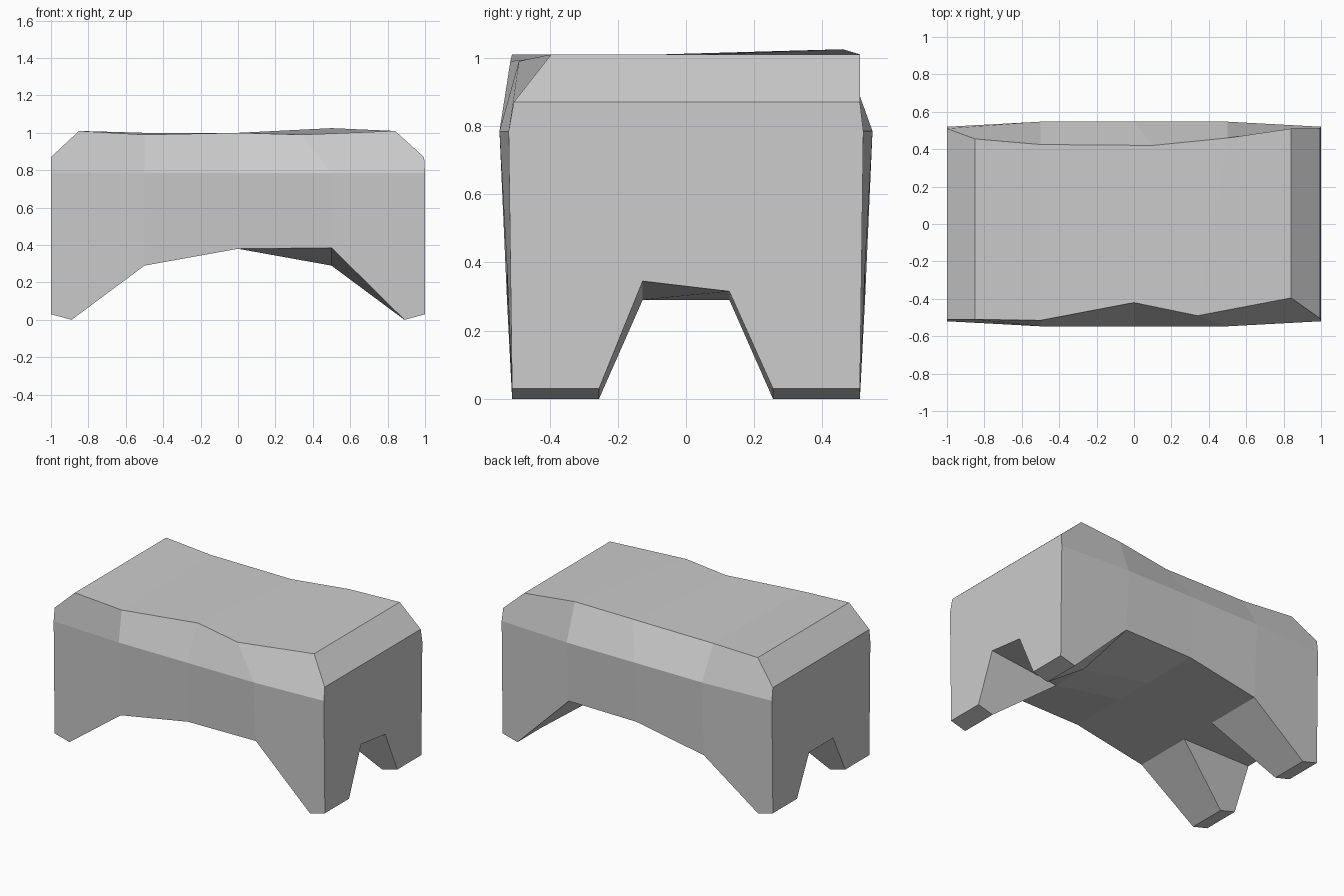
import bpy
import bmesh

cube = bpy.data.objects.get("Cube")
if cube:
    bpy.data.objects.remove(cube, do_unlink=True)

stone = bpy.data.materials.new("grey_stone")
stone.use_nodes = True
colour = (0.6, 0.6, 0.6, 1)
stone.diffuse_color = colour
stone.node_tree.nodes["Principled BSDF"].inputs["Base Color"].default_value = colour

bm = bmesh.new()


def row(*points):
    return [bm.verts.new(p) for p in points]


# Worn top rim, bulging shoulder and arched hem of the two long sides
front_rim = row((-1, -.51, .87), (-.85, -.51, 1.01), (-.5, -.515, .99), (0, -.42, 1),
                (.34, -.49, .99), (.84, -.395, 1.01), (.995, -.505, .87))
back_rim = row((-1, .51, .87), (-.85, .455, 1.01), (-.5, .425, 1), (.1, .42, 1),
               (.5, .46, 1.025), (.84, .51, 1.01), (.995, .51, .87))
xs = (-1, -.5, 0, .5, 1)
sides = {}
for s, rim in ((-1, front_rim), (1, back_rim)):
    shoulder = row(*[(x, s * (.52 if abs(x) == 1 else .547), .785) for x in xs])
    hem = row((-1, s * .51, .03), (-.89, s * .51, 0), (-.5, s * .525, .29), (0, s * .525, .38),
              (.5, s * .525, .385), (.89, s * .51, 0), (1, s * .51, .03))
    # Inner edge of the legs and tunnel, ordered like the hem
    front_lift = .345 if s < 0 else .315
    inner = row((-1, s * .255, .03), (-.89, s * .255, 0), (-.5, s * .127, .29),
                (0, s * .127, .38), (.5, s * .127, .29), (.89, s * .255, 0), (1, s * .255, .03))
    arch = row((-1, s * .127, .29), (1, s * .127, front_lift))
    sides[s] = (rim, shoulder, hem, inner, arch)

    # Long wall: leaning upper panels above arched lower panels
    upper = [[rim[0], rim[1], rim[2]], rim[2:4], rim[3:5], [rim[4], rim[5], rim[6]]]
    lower = [hem[0:3], hem[2:4], hem[3:5], hem[4:7]]
    for i in range(4):
        for strip in (upper[i], lower[i]):
            bm.faces.new([shoulder[i]] + list(strip) + [shoulder[i + 1]])

    # Underside strip and leg slopes, then the tunnel-facing leg sides
    for i in range(6):
        bm.faces.new((hem[i], hem[i + 1], inner[i + 1], inner[i]))
    bm.faces.new((inner[0], inner[1], inner[2], arch[0]))
    bm.faces.new((inner[6], inner[5], inner[4], arch[1]))

front, back = sides[-1], sides[1]

# Top and end chamfers
for i in range(6):
    bm.faces.new((front[0][i], front[0][i + 1], back[0][i + 1], back[0][i]))

# Tunnel ceiling
ceilings = [[side[4][0]] + side[3][2:5] + [side[4][1]] for side in (front, back)]
for i in range(4):
    bm.faces.new((ceilings[0][i], ceilings[0][i + 1], ceilings[1][i + 1], ceilings[1][i]))

# End walls with their openings
for end, a in ((0, 0), (-1, 1)):
    loop = []
    for side, step in ((front, 1), (back, -1)):
        rim, shoulder, hem, inner, arch = side
        loop += [rim[end], shoulder[end], hem[end], inner[end], arch[a]][::step]
    bm.faces.new(loop)

bmesh.ops.recalc_face_normals(bm, faces=bm.faces[:])
mesh = bpy.data.meshes.new("stone_bench")
bm.to_mesh(mesh)
bm.free()
mesh.materials.append(stone)
bench = bpy.data.objects.new("stone_bench", mesh)
bpy.context.collection.objects.link(bench)
